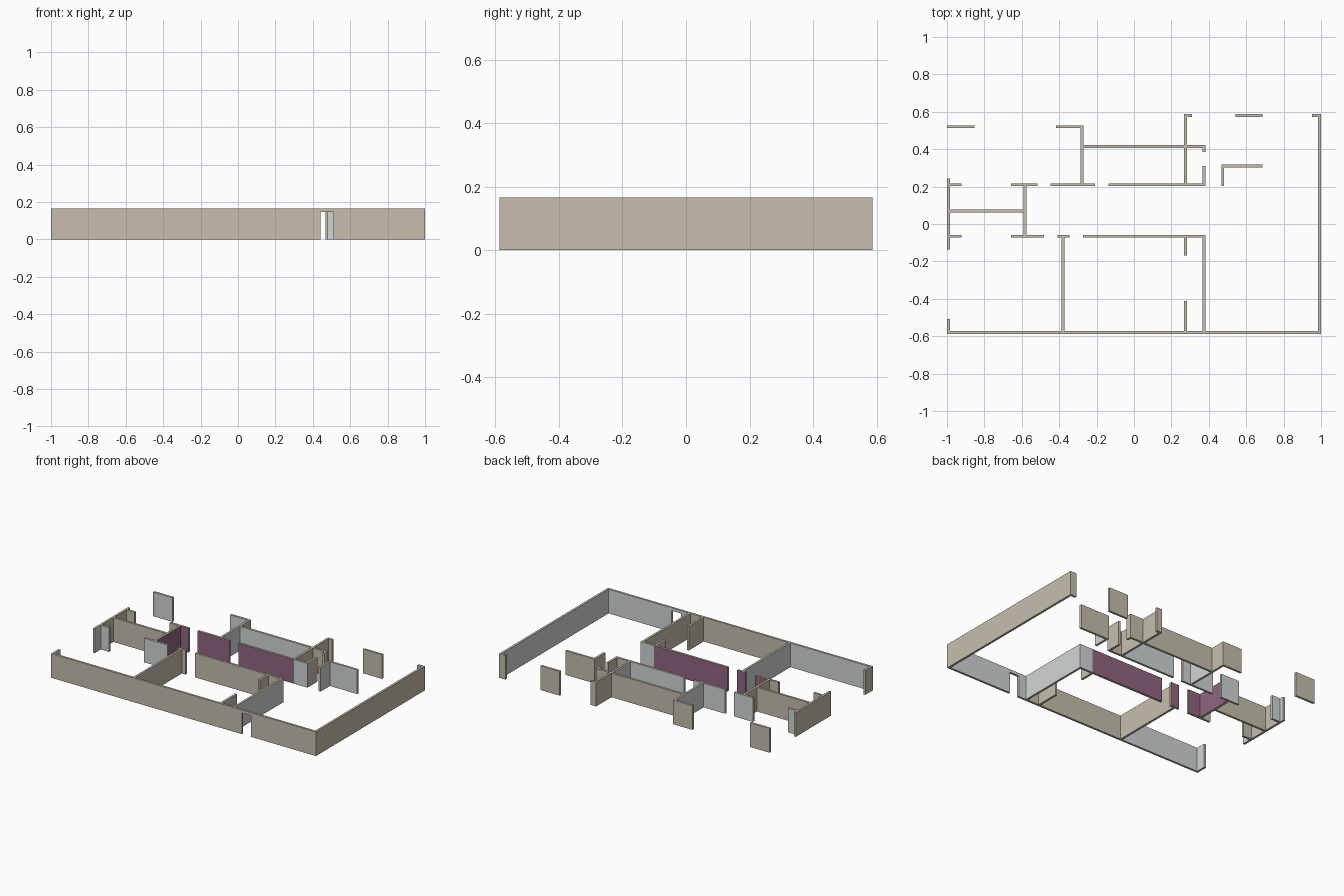
import bpy
import bmesh

cube = bpy.data.objects.get("Cube")
if cube:
    bpy.data.objects.remove(cube, do_unlink=True)

HEIGHT, DOOR, HALF = 0.165, 0.145, 0.0075   # wall top, door head, half thickness


def make_material(name, rgb):
    mat = bpy.data.materials.new(name)
    mat.use_nodes = True
    mat.diffuse_color = (*rgb, 1)
    bsdf = next(n for n in mat.node_tree.nodes if n.type == 'BSDF_PRINCIPLED')
    bsdf.inputs["Base Color"].default_value = (*rgb, 1)
    return mat


BEIGE, GREY, PURPLE = range(3)
materials = [make_material("warm beige", (0.57, 0.52, 0.42)),
             make_material("pale grey", (0.64, 0.67, 0.67)),
             make_material("plum purple", (0.28, 0.135, 0.22))]

# Wall centre lines
WEST, BATH, BED, STORE, CLOSET, HALL, ENTRY, EAST = (
    -0.9925, -0.5825, -0.38, -0.2775, 0.275, 0.375, 0.475, 0.9925)
FRONT, LOW, MID, UP, NOOK, PORCH, REAR, BACK = (
    -0.58, -0.065, 0.07, 0.21, 0.31, 0.415, 0.52, 0.58)

boxes = []   # group, direction, x0, x1, y0, y1, z0


def along_x(group, y, *spans, z0=0):
    for a, b in spans:
        boxes.append((group, 'x', a - HALF, b + HALF, y - HALF, y + HALF, z0))


def along_y(group, x, *spans):
    for a, b in spans:
        boxes.append((group, 'y', x - HALF, x + HALF, a - HALF, b + HALF, 0))


# Outer walls
along_x("outer_walls", FRONT, (WEST, 0.4325), (0.5175, EAST))
along_y("outer_walls", EAST, (FRONT, BACK))
along_x("outer_walls", BACK, (0.96, EAST), (0.55, 0.68), (CLOSET, 0.302))
along_x("outer_walls", REAR, (WEST, -0.86), (-0.41, STORE))
along_y("outer_walls", WEST, (FRONT, -0.515), (-0.13, 0.237))
along_x("front_door_lintel", FRONT, (0.4475, 0.5025), z0=DOOR)

# Room dividers
along_x("inner_walls", PORCH, (STORE, HALL))
along_x("inner_walls", UP, (WEST, -0.93), (-0.65, -0.523), (-0.44, -0.215), (-0.13, HALL))
along_x("inner_walls", MID, (WEST, BATH))
along_x("inner_walls", LOW, (WEST, -0.93), (-0.65, -0.49), (-0.402, -0.353), (-0.265, HALL))
along_x("inner_walls", NOOK, (ENTRY, 0.68))
along_y("inner_walls", BATH, (LOW, UP))
along_y("inner_walls", BED, (FRONT, LOW))
along_y("inner_walls", STORE, (UP, REAR))
along_y("inner_walls", CLOSET, (FRONT, -0.42), (-0.16, LOW), (UP, BACK))
along_y("inner_walls", HALL, (FRONT, LOW), (UP, 0.302), (0.392, PORCH))
along_y("inner_walls", ENTRY, (UP, NOOK))

# Painted rooms: colour, x0, x1, y0, y1 (everything else is beige)
rooms = [
    (PURPLE, BATH, CLOSET + HALF, LOW, UP),
    (GREY, CLOSET + HALF, ENTRY, LOW, UP),
    (GREY, HALL, EAST, FRONT, UP - HALF),
    (GREY, ENTRY, EAST, FRONT, NOOK),
    (GREY, 0.72, EAST, FRONT, BACK),
    (GREY, WEST, BED, FRONT, LOW),
    (GREY, WEST, STORE, UP, REAR),
    (GREY, STORE, CLOSET, UP, PORCH),
]


def paint(x, y):
    for colour, x0, x1, y0, y1 in rooms:
        if x0 < x < x1 and y0 < y < y1:
            return colour
    return BEIGE


# Split the plan into cells so that walls join without hidden faces
xs = sorted({round(v, 4) for b in boxes for v in b[2:4]})
ys = sorted({round(v, 4) for b in boxes for v in b[4:6]})
zs = [0, DOOR, HEIGHT]
cells = {}
for i in range(len(xs) - 1):
    for j in range(len(ys) - 1):
        cx, cy = (xs[i] + xs[i + 1]) / 2, (ys[j] + ys[j + 1]) / 2
        for k in range(2):
            for group, run, x0, x1, y0, y1, z0 in boxes:
                if x0 < cx < x1 and y0 < cy < y1 and zs[k] >= z0:
                    cells.setdefault((i, j, k), (group, set()))[1].add(run)


def build(group):
    bm = bmesh.new()
    verts = {}

    def vert(key):
        if key not in verts:
            verts[key] = bm.verts.new((xs[key[0]], ys[key[1]], zs[key[2]]))
        return verts[key]

    for cell, (owner, runs) in cells.items():
        if owner != group:
            continue
        for axis in range(3):
            for side in (0, 1):
                near = list(cell)
                near[axis] += 2 * side - 1
                if tuple(near) in cells:
                    continue
                u, v = (axis + 1) % 3, (axis + 2) % 3
                loop = []
                for du, dv in ((0, 0), (1, 0), (1, 1), (0, 1)):
                    key = list(cell)
                    key[axis] += side
                    key[u] += du
                    key[v] += dv
                    loop.append(vert(tuple(key)))
                face = bm.faces.new(loop if side else loop[::-1])
                # Only the long sides of a wall take the room colour
                if axis < 2 and 'yx'[axis] in runs:
                    p = face.calc_center_median()
                    p[axis] += (2 * side - 1) * (HALF + 0.001)
                    face.material_index = paint(p.x, p.y)
    bm.normal_update()
    # Merge the cell faces along each wall side
    seams = [e for e in bm.edges if len(e.link_faces) == 2
             and all(abs(f.normal.z) < 0.5 for f in e.link_faces)
             and e.link_faces[0].normal.dot(e.link_faces[1].normal) > 0.99
             and e.link_faces[0].material_index == e.link_faces[1].material_index]
    bmesh.ops.dissolve_edges(bm, edges=seams, use_verts=False)
    mesh = bpy.data.meshes.new(group)
    bm.to_mesh(mesh)
    bm.free()
    for mat in materials:
        mesh.materials.append(mat)
    bpy.context.collection.objects.link(bpy.data.objects.new(group, mesh))


for name in ("outer_walls", "inner_walls", "front_door_lintel"):
    build(name)
